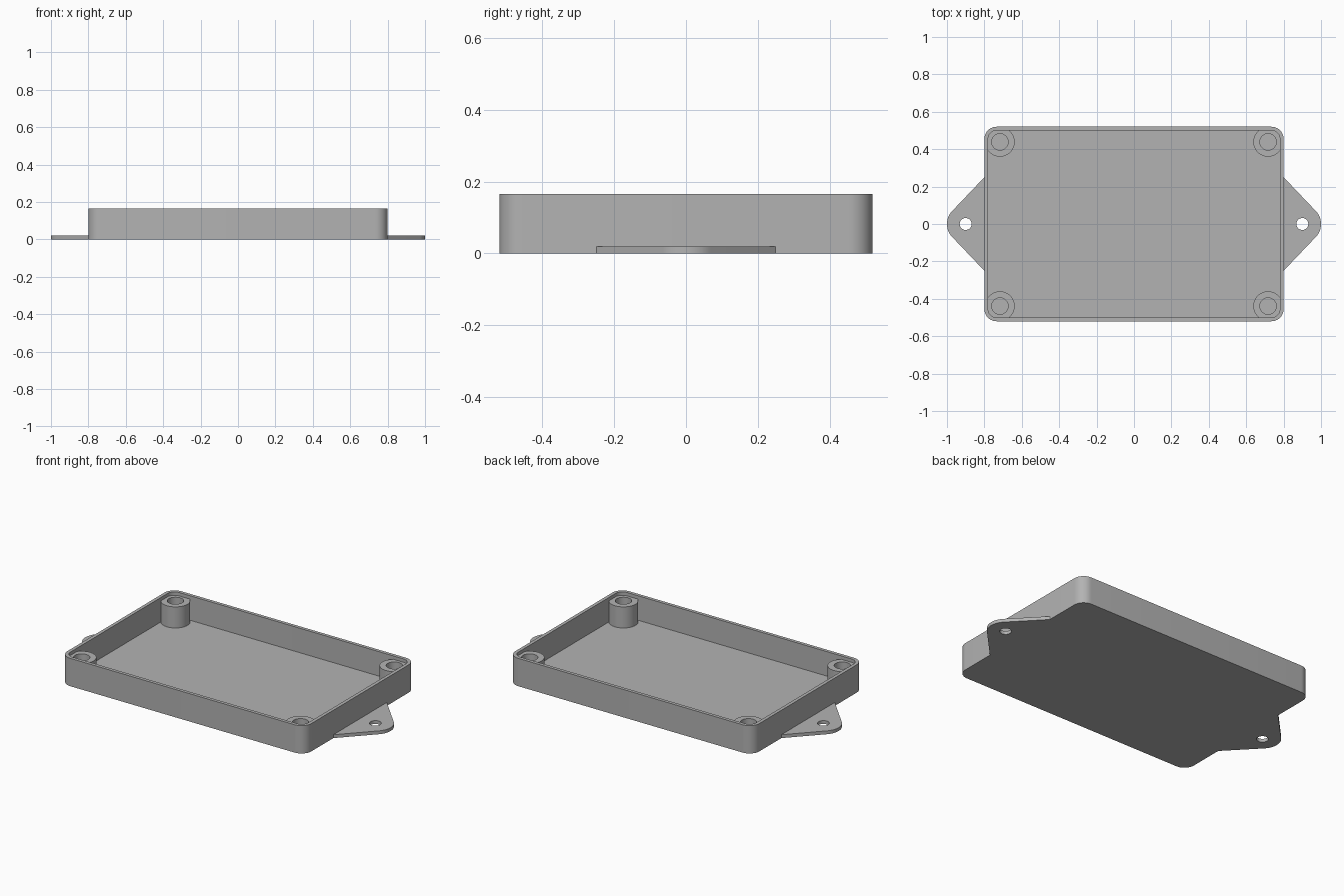
import bpy, bmesh, math

cube = bpy.data.objects.get("Cube")
if cube:
    bpy.data.objects.remove(cube, do_unlink=True)

GREY = (0.45, 0.45, 0.45, 1.0)
mat = bpy.data.materials.new("plain grey plastic")
mat.use_nodes = True
mat.diffuse_color = GREY
mat.node_tree.nodes["Principled BSDF"].inputs["Base Color"].default_value = GREY

HALF_X, HALF_Y, HEIGHT = 0.8, 0.52, 0.165
WALL, FLOOR, CORNER = 0.02, 0.02, 0.065
POST_X, POST_Y, POST_TOP = 0.717, 0.439, 0.145


def arc(cx, cy, r, start, end, steps):
    """Points on an arc, angles in radians, both ends included."""
    return [(cx + r * math.cos(start + (end - start) * i / steps),
             cy + r * math.sin(start + (end - start) * i / steps))
            for i in range(steps + 1)]


def circle(cx, cy, r, steps=48):
    return arc(cx, cy, r, 0, 2 * math.pi, steps)[:-1]


def rounded_rect(hx, hy, r):
    points = []
    for k, (sx, sy) in enumerate([(1, 1), (-1, 1), (-1, -1), (1, -1)]):
        a = k * math.pi / 2
        points += arc(sx * (hx - r), sy * (hy - r), r, a, a + math.pi / 2, 10)
    return points


def ring(bm, points, z):
    return [bm.verts.new((x, y, z)) for x, y in points]


def bridge(bm, a, b):
    for i in range(len(a)):
        j = (i + 1) % len(a)
        bm.faces.new((a[i], a[j], b[j], b[i]))


def finish(bm, name):
    bmesh.ops.recalc_face_normals(bm, faces=bm.faces)
    mesh = bpy.data.meshes.new(name)
    bm.to_mesh(mesh)
    bm.free()
    obj = bpy.data.objects.new(name, mesh)
    bpy.context.collection.objects.link(obj)
    mesh.materials.append(mat)
    bpy.ops.object.select_all(action='DESELECT')
    obj.select_set(True)
    bpy.context.view_layer.objects.active = obj
    bpy.ops.object.shade_smooth_by_angle(angle=math.radians(35))
    return obj


# Tray: outer shell, flat rim, inner wall and floor
bm = bmesh.new()
outer = rounded_rect(HALF_X, HALF_Y, CORNER)
inner = rounded_rect(HALF_X - WALL, HALF_Y - WALL, CORNER - WALL)
rings = [ring(bm, outer, 0), ring(bm, outer, HEIGHT),
         ring(bm, inner, HEIGHT), ring(bm, inner, FLOOR)]
for lower, upper in zip(rings, rings[1:]):
    bridge(bm, lower, upper)
bm.faces.new(rings[0])
bm.faces.new(rings[-1])
finish(bm, "tray")


# Screw posts: hollow cylinders merging into the four corners
def build_post(sx, sy, name):
    bm = bmesh.new()
    outside = circle(sx * POST_X, sy * POST_Y, 0.079)
    bore = circle(sx * POST_X, sy * POST_Y, 0.044)
    rings = [ring(bm, outside, FLOOR), ring(bm, outside, POST_TOP),
             ring(bm, bore, POST_TOP), ring(bm, bore, FLOOR)]
    for lower, upper in zip(rings, rings[1:]):
        bridge(bm, lower, upper)
    finish(bm, name)


# Mounting ears: rounded triangular tabs with a through hole
def build_ear(side, name):
    bm = bmesh.new()
    cx, r, half = 0.9, 0.1, 0.25
    reach = math.hypot(cx - HALF_X, half)
    tangent = math.atan2(half, HALF_X - cx) - math.acos(r / reach)
    profile = ([(HALF_X, -half)] + arc(cx, 0, r, -tangent, tangent, 16)
               + [(HALF_X, half)])
    hole = circle(cx, 0, 0.032, 32)
    layers = []
    for z in (0, FLOOR):
        loops = [ring(bm, [(side * x, y) for x, y in pts], z)
                 for pts in (profile, hole)]
        edges = [bm.edges.new((loop[i - 1], loop[i]))
                 for loop in loops for i in range(len(loop))]
        bmesh.ops.triangle_fill(bm, use_beauty=True, edges=edges)
        layers.append(loops)
    for low, high in zip(*layers):
        bridge(bm, low, high)
    finish(bm, name)


for sx, side_name in ((1, "left"), (-1, "right")):
    build_ear(sx, side_name + "_mounting_ear")
    for sy, end_name in ((-1, "front"), (1, "back")):
        build_post(sx, sy, f"{end_name}_{side_name}_screw_post")
